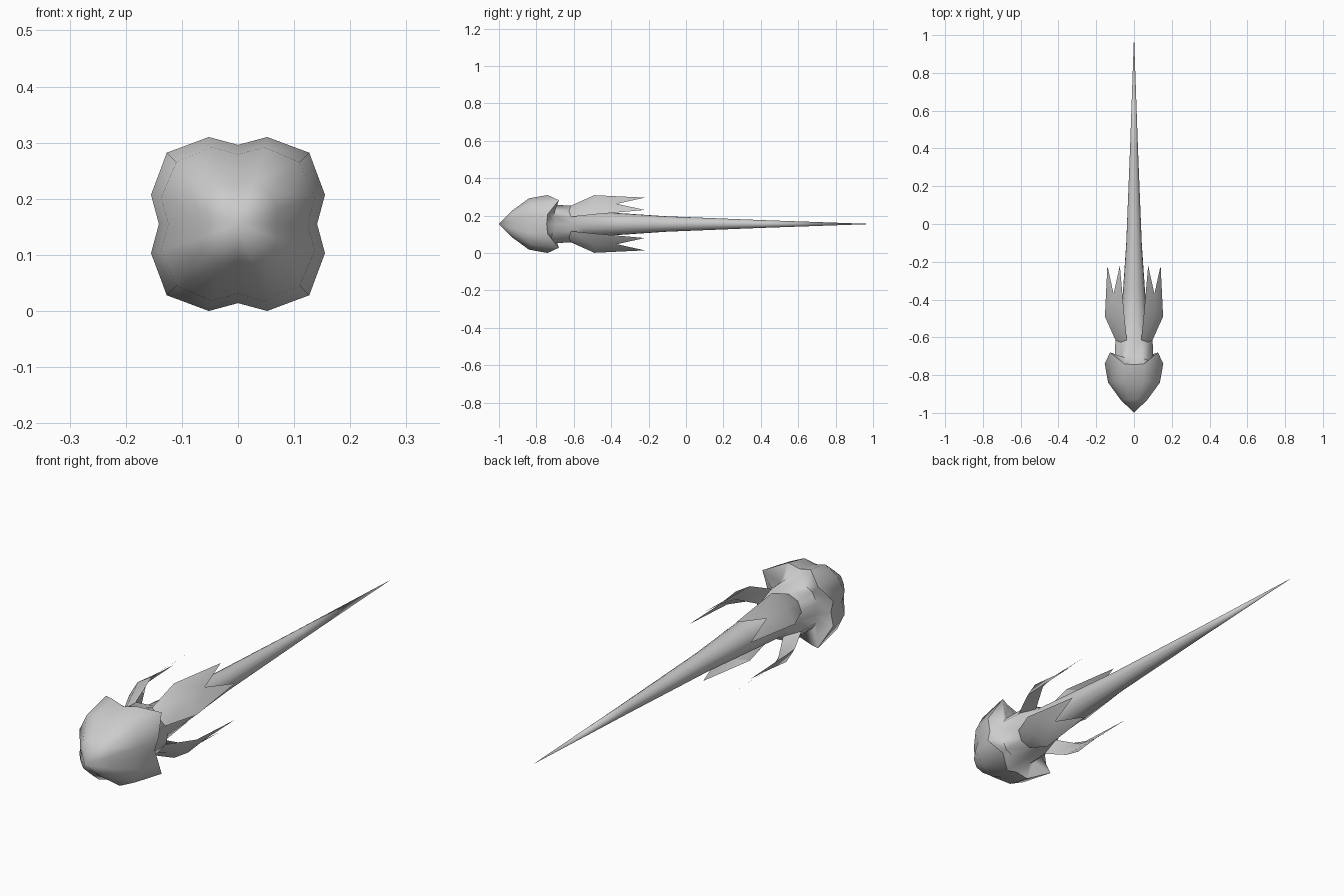
import bpy, bmesh, math

if "Cube" in bpy.data.objects:
    bpy.data.objects.remove(bpy.data.objects["Cube"])

ZC = 0.155  # height of the long axis


def turn(u, v, k):
    for _ in range(k):
        u, v = v, -u
    return u, v


def finish(name, bm, angle):
    bmesh.ops.recalc_face_normals(bm, faces=bm.faces)
    me = bpy.data.meshes.new(name)
    bm.to_mesh(me)
    bm.free()
    ob = bpy.data.objects.new(name, me)
    bpy.context.collection.objects.link(ob)
    bpy.ops.object.select_all(action='DESELECT')
    ob.select_set(True)
    bpy.context.view_layer.objects.active = ob
    bpy.ops.object.shade_smooth_by_angle(angle=math.radians(angle))
    return ob


def ring(bm, axis, side, diag):
    """16-point four-lobed ring: axis (r, y), side (u, v, y), diagonal (d, y)."""
    verts = []
    for k in range(4):
        for u, v, y in ((0, axis[0], axis[1]), side,
                        (diag[0], diag[0], diag[1]),
                        (side[1], side[0], side[2])):
            x, z = turn(u, v, k)
            verts.append(bm.verts.new((x, y, z + ZC)))
    return verts


def round_ring(bm, r, y):
    a = math.radians(20)
    return ring(bm, (r, y), (r * math.sin(a), r * math.cos(a), y), (r * 0.7071, y))


# Lobed head, neck and long tail spike as one loft
bm = bmesh.new()
rings = [
    ring(bm, (.066, -.93), (.026, .071, -.93), (.057, -.93)),
    ring(bm, (.124, -.84), (.047, .137, -.84), (.110, -.83)),
    ring(bm, (.141, -.745), (.052, .155, -.74), (.127, -.68)),
    ring(bm, (.102, -.695), (.040, .102, -.71), (.074, -.72)),
    ring(bm, (.086, -.61), (.038, .098, -.61), (.073, -.61)),
    round_ring(bm, .071, -.55),
    round_ring(bm, .058, -.35),
    round_ring(bm, .041, -.10),
    round_ring(bm, .021, .40),
]
for a, b in zip(rings, rings[1:]):
    for i in range(16):
        j = (i + 1) % 16
        bm.faces.new((a[i], a[j], b[j], b[i]))
for y, loop in ((-1, rings[0]), (1, rings[-1])):
    tip = bm.verts.new((0, y, ZC))
    for i in range(16):
        bm.faces.new((tip, loop[i], loop[(i + 1) % 16]))
finish("head_and_tail", bm, 50)

# Four forked fins on the diagonals, each with two points
edge = {"root": (.038, .098, -.615), "shoulder": (.051, .154, -.49),
        "tip": (.075, .141, -.22)}
mid = {"outer_root": (.072, .072, -.63), "outer": (.115, .115, -.49),
       "notch": (.108, .108, -.37), "inner_root": (.052, .052, -.56),
       "inner": (.098, .098, -.46)}
faces = (("root", "shoulder", "outer", "outer_root"),
         ("shoulder", "tip", "notch", "outer"),
         ("root", "inner_root", "inner", "shoulder"),
         ("shoulder", "inner", "notch", "tip"),
         ("root", "outer_root", "inner_root"))
for k in range(4):
    bm = bmesh.new()

    def add(u, v, y):
        x, z = turn(u, v, k)
        return bm.verts.new((x, y, z + ZC))

    shared = {n: add(*p) for n, p in mid.items()}
    for flip in (False, True):
        vs = dict(shared)
        for n, (u, v, y) in edge.items():
            vs[n] = add(v, u, y) if flip else add(u, v, y)
        for f in faces:
            bm.faces.new([vs[n] for n in f])
    finish(f"forked_fin_{k + 1}", bm, 50)
